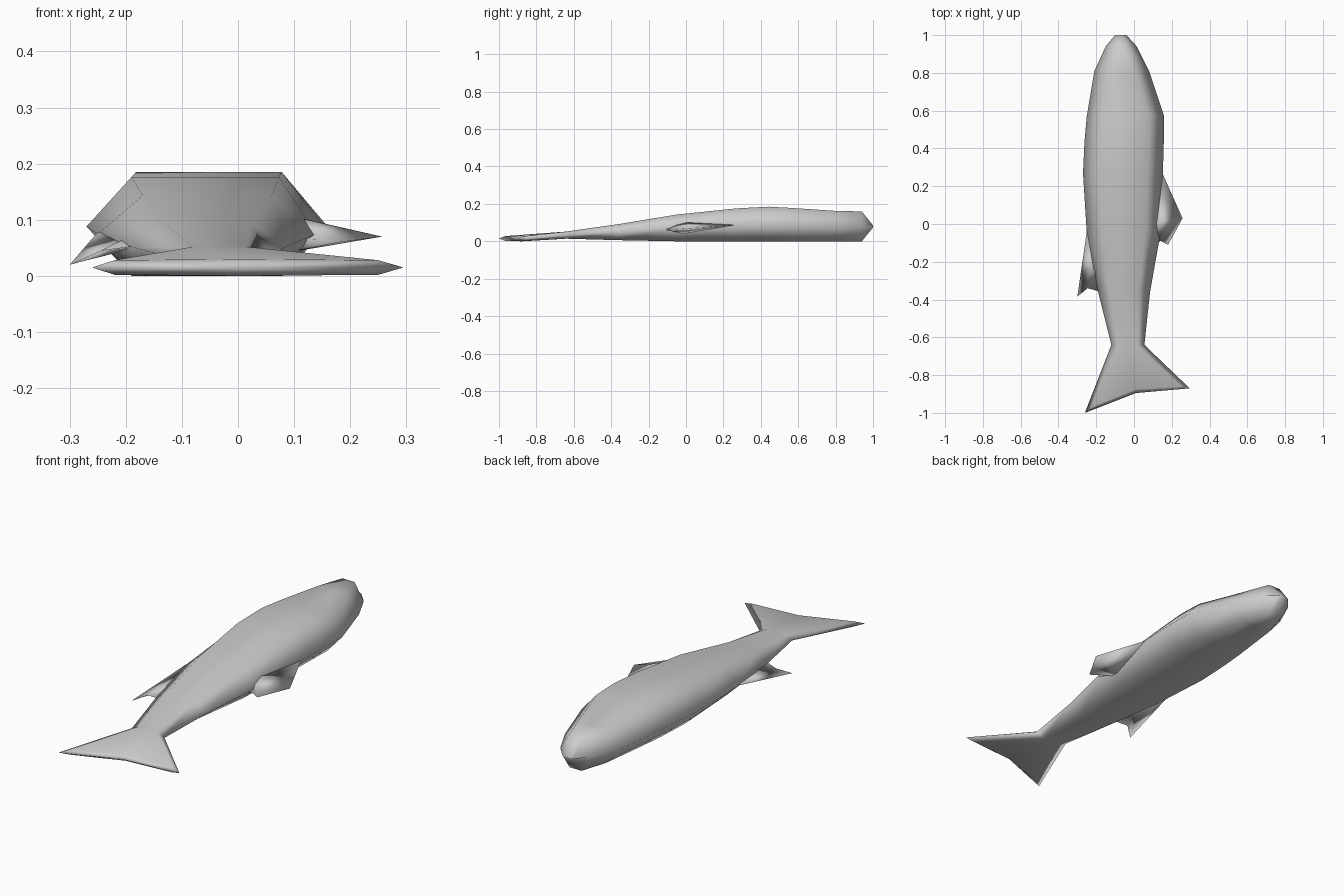
import bpy
import bmesh

cube = bpy.data.objects.get("Cube")
if cube:
    bpy.data.objects.remove(cube)

GREY = (0.6, 0.6, 0.6, 1)
skin = bpy.data.materials.new("soft grey")
skin.use_nodes = True
skin.diffuse_color = GREY
skin.node_tree.nodes["Principled BSDF"].inputs["Base Color"].default_value = GREY


def finish(bm, name):
    bmesh.ops.recalc_face_normals(bm, faces=bm.faces)
    mesh = bpy.data.meshes.new(name)
    bm.to_mesh(mesh)
    bm.free()
    mesh.materials.append(skin)
    for face in mesh.polygons:
        face.use_smooth = True
    obj = bpy.data.objects.new(name, mesh)
    bpy.context.collection.objects.link(obj)


def section(y, left, right, inset, top, mid, bottom):
    """Bevelled cross-section of the fish lying on its side."""
    a, b = left + inset, right - inset
    c = (a + b) / 2
    return [(left, y, mid), (a, y, top), (c, y, top), (b, y, top),
            (right, y, mid), (b, y, bottom), (c, y, bottom), (a, y, bottom)]


# Body: y, left, right, inset, top, middle, bottom
stations = [
    (1.0, -0.10, -0.04, 0.02, 0.085, 0.08, 0.075),
    (0.94, -0.15, 0.015, 0.05, 0.16, 0.08, 0.0),
    (0.81, -0.21, 0.08, 0.07, 0.162, 0.082, 0.0),
    (0.57, -0.25, 0.16, 0.08, 0.178, 0.088, 0.0),
    (0.44, -0.262, 0.158, 0.08, 0.185, 0.09, 0.0),
    (0.27, -0.27, 0.153, 0.08, 0.176, 0.088, 0.0),
    (-0.05, -0.25, 0.14, 0.08, 0.143, 0.075, 0.0),
    (-0.36, -0.19, 0.085, 0.06, 0.092, 0.052, 0.006),
    (-0.64, -0.12, 0.055, 0.04, 0.052, 0.033, 0.014),
]
rings = [section(*s) for s in stations]

# Swept tail fin with a notch in its rear edge
rings.append([(-0.26, -1.0, 0.015), (-0.22, -0.965, 0.028), (0.01, -0.875, 0.03),
              (0.25, -0.86, 0.028), (0.295, -0.87, 0.015), (0.25, -0.86, 0.002),
              (0.01, -0.875, 0.0), (-0.22, -0.965, 0.002)])

bm = bmesh.new()
loops = [[bm.verts.new(p) for p in ring] for ring in rings]
for one, two in zip(loops, loops[1:]):
    for i in range(8):
        j = (i + 1) % 8
        bm.faces.new((one[i], one[j], two[j], two[i]))
bm.faces.new(loops[0])
notch = bm.verts.new((0.01, -0.895, 0.015))
for i in range(8):
    bm.faces.new((loops[-1][i], loops[-1][(i + 1) % 8], notch))
finish(bm, "fish_body")


def side_fin(name, outline, root, half):
    """Thin fin that thickens towards a root buried in the body."""
    bm = bmesh.new()
    rim = [bm.verts.new(p) for p in outline]
    x, y, z = root
    for dz in (half, -half):
        apex = bm.verts.new((x, y, z + dz))
        for i in range(len(rim)):
            bm.faces.new((rim[i], rim[(i + 1) % len(rim)], apex))
    finish(bm, name)


side_fin("belly_fin",
         [(0.15, 0.27, 0.088), (0.257, 0.03, 0.07), (0.18, -0.11, 0.06),
          (0.14, -0.09, 0.065), (0.06, -0.16, 0.07)],
         (0.08, 0.0, 0.075), 0.035)
side_fin("back_fin",
         [(-0.25, -0.04, 0.078), (-0.3, -0.385, 0.02), (-0.245, -0.34, 0.045),
          (-0.19, -0.355, 0.052), (-0.15, -0.25, 0.055)],
         (-0.19, -0.2, 0.06), 0.012)
